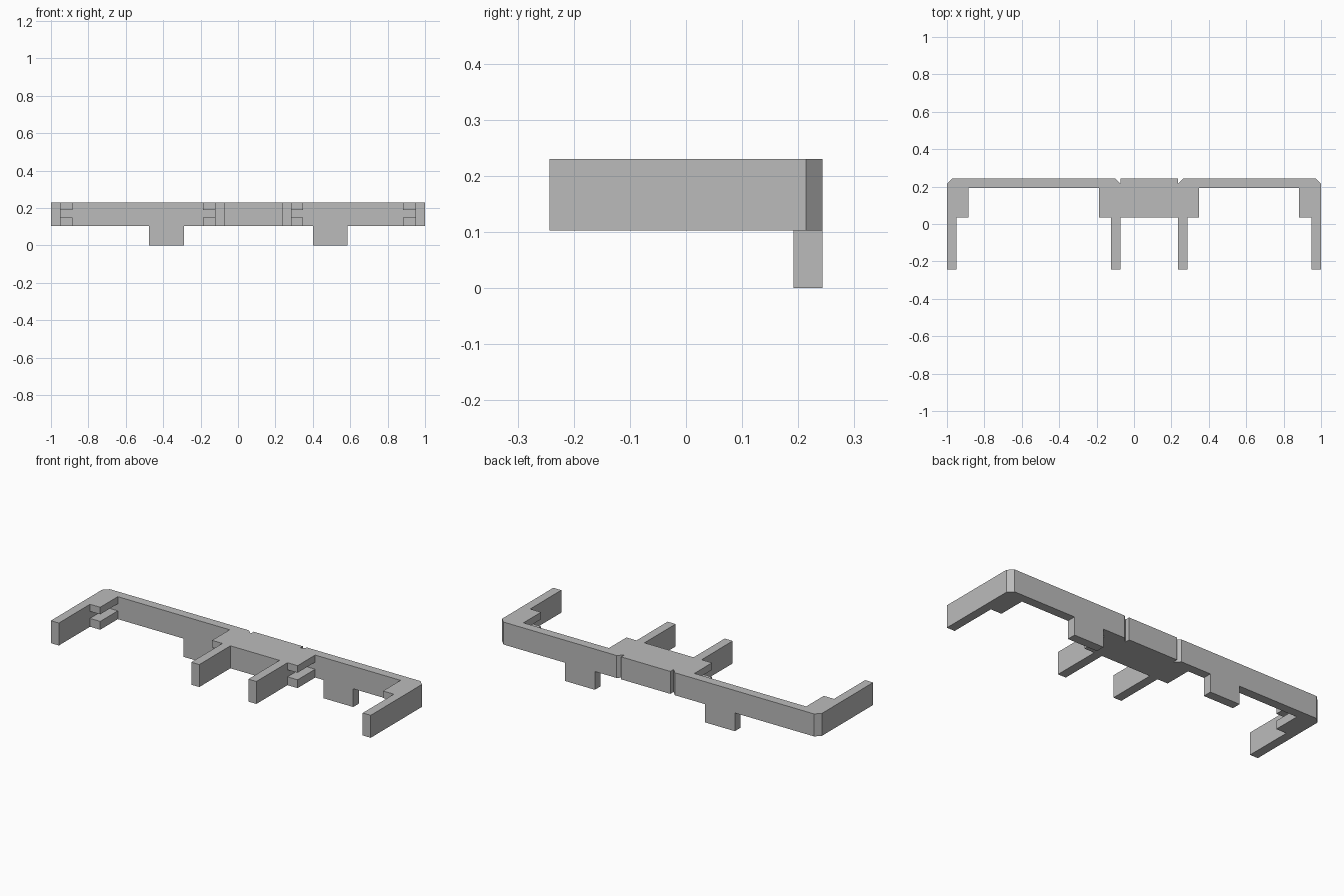
import bpy
import bmesh

default = bpy.data.objects.get("Cube")
if default:
    bpy.data.objects.remove(default, do_unlink=True)

grey = bpy.data.materials.new("plain grey")
grey.use_nodes = True
colour = (0.5, 0.5, 0.5, 1)
grey.diffuse_color = colour
grey.node_tree.nodes["Principled BSDF"].inputs["Base Color"].default_value = colour

BOTTOM, TOP = 0.103, 0.23
FRONT, BACK = -0.243, 0.243
WALL, SHELF = 0.192, 0.035      # inner face of wall, front edge of shelves
CUT = 0.029                     # corner chamfer and notch size


def prism(name, outline, z0, z1):
    """Extrude a flat outline from z0 up to z1."""
    bm = bmesh.new()
    face = bm.faces.new([bm.verts.new((x, y, z0)) for x, y in outline])
    top = bmesh.ops.extrude_face_region(bm, geom=[face])["geom"]
    for v in top:
        if isinstance(v, bmesh.types.BMVert):
            v.co.z = z1
    bmesh.ops.recalc_face_normals(bm, faces=bm.faces)
    mesh = bpy.data.meshes.new(name)
    bm.to_mesh(mesh)
    bm.free()
    mesh.materials.append(grey)
    obj = bpy.data.objects.new(name, mesh)
    bpy.context.collection.objects.link(obj)
    return obj


def box(name, x0, x1, y0, y1, z0, z1):
    return prism(name, [(x0, y0), (x1, y0), (x1, y1), (x0, y1)], z0, z1)


# Inner arm edges: (outer x, inner x)
A0, A1 = -0.122, -0.072
B0, B1 = 0.235, 0.285
END = 0.95

# Back wall, arms and middle block in one outline
frame = [
    (-1, FRONT), (-END, FRONT), (-END, WALL), (A0, WALL), (A0, FRONT),
    (A1, FRONT), (A1, SHELF), (B0, SHELF), (B0, FRONT), (B1, FRONT),
    (B1, WALL), (END, WALL), (END, FRONT), (1, FRONT),
    (1, BACK - CUT), (1 - CUT, BACK),
    (B0 + CUT, BACK), (B0, BACK - CUT), (B0, BACK),
    (A1, BACK), (A1, BACK - CUT), (A1 - CUT, BACK),
    (-1 + CUT, BACK), (-1, BACK - CUT),
]
prism("frame", frame, BOTTOM, TOP)

# Paired shelf tabs with a slot between them
tabs = {
    "right_end": (-END, -0.886),
    "right_middle": (-0.187, A0),
    "left_middle": (B1, 0.348),
    "left_end": (0.882, END),
}
for place, (x0, x1) in tabs.items():
    box(place + "_lower_tab", x0, x1, SHELF, WALL, BOTTOM, 0.15)
    box(place + "_upper_tab", x0, x1, SHELF, WALL, 0.19, TOP)

# Feet under the back wall
box("right_foot", -0.475, -0.288, WALL, BACK, 0, BOTTOM)
box("left_foot", 0.4, 0.586, WALL, BACK, 0, BOTTOM)
